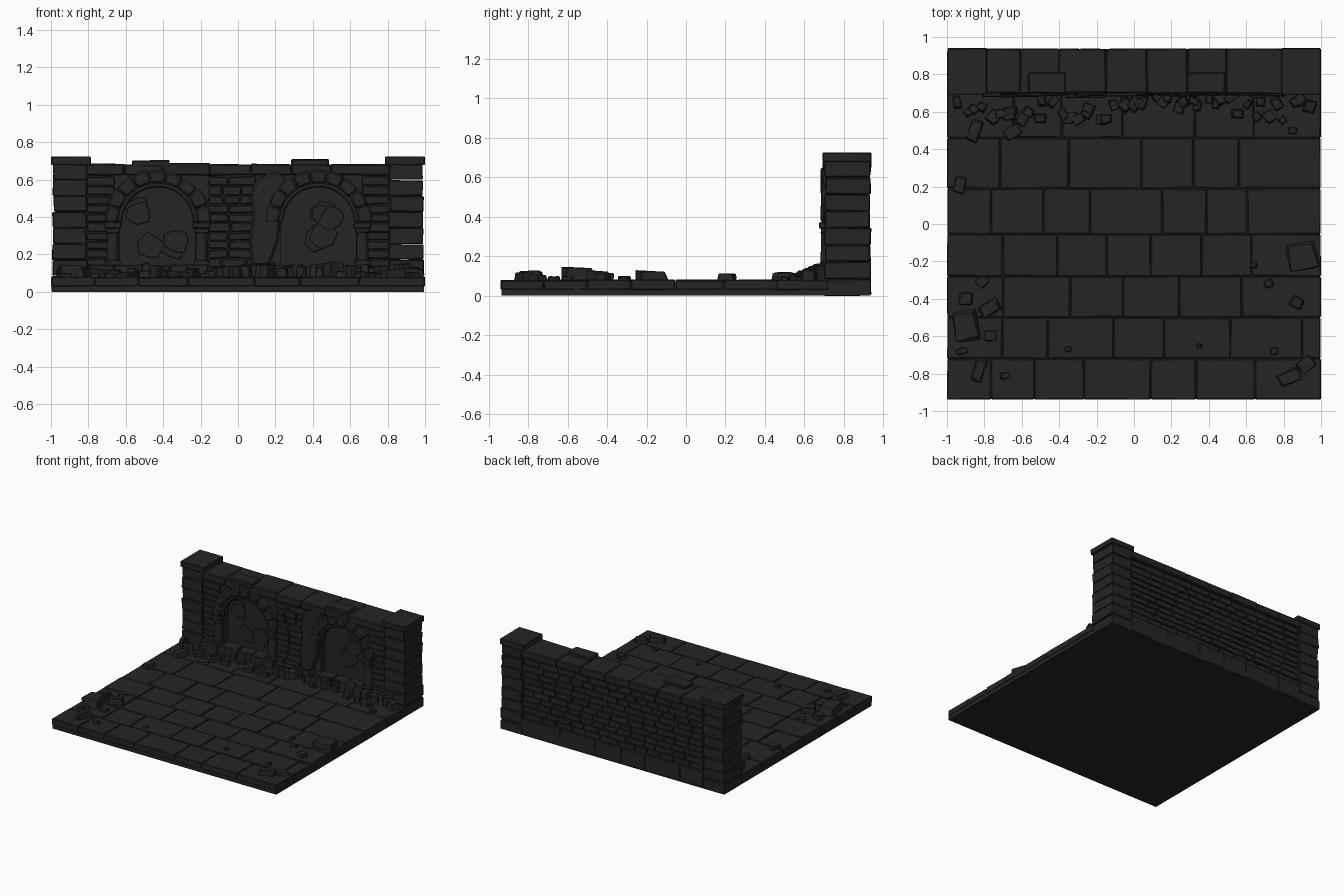
import bpy, bmesh, math, random
from mathutils import Vector, Matrix

if "Cube" in bpy.data.objects:
    bpy.data.objects.remove(bpy.data.objects["Cube"])

random.seed(7)
R = random.uniform
stone = bpy.data.materials.new("dark stone")
stone.diffuse_color = (0.018, 0.018, 0.018, 1)
stone.use_nodes = True
stone.node_tree.nodes["Principled BSDF"].inputs["Base Color"].default_value = stone.diffuse_color


def finish(bm, name, bevel=0.0, smooth=False):
    bmesh.ops.recalc_face_normals(bm, faces=bm.faces)
    me = bpy.data.meshes.new(name)
    bm.to_mesh(me)
    bm.free()
    ob = bpy.data.objects.new(name, me)
    bpy.context.collection.objects.link(ob)
    me.materials.append(stone)
    if bevel:
        m = ob.modifiers.new("worn_edges", 'BEVEL')
        m.width = bevel
        m.segments = 1
        m.limit_method = 'ANGLE'
    if smooth:
        bpy.context.view_layer.objects.active = ob
        ob.select_set(True)
        bpy.ops.object.shade_smooth_by_angle(angle=math.radians(40))
        ob.select_set(False)
    return ob


def block(bm, x0, x1, y0, y1, z0, z1, j=0.0):
    """box between bounds, corners jittered inwards or outwards by j"""
    mat = Matrix.Translation(((x0 + x1) / 2, (y0 + y1) / 2, (z0 + z1) / 2)) @ \
        Matrix.Diagonal((x1 - x0, y1 - y0, z1 - z0, 1))
    for v in bmesh.ops.create_cube(bm, size=1, matrix=mat)['verts']:
        v.co += Vector((R(-j, j), R(-j, j), R(-j, j)))


def prism(bm, pts, y0, y1):
    """x,z outline extruded along y"""
    a = [bm.verts.new((x, y0, z)) for x, z in pts]
    b = [bm.verts.new((x, y1, z)) for x, z in pts]
    bm.faces.new(a)
    bm.faces.new(b[::-1])
    n = len(pts)
    for i in range(n):
        bm.faces.new((a[i], b[i], b[(i + 1) % n], a[(i + 1) % n]))


def chunk(bm, x, y, sx, sy, top, rot, z0=0.06):
    """broken stone: hull of a jittered box"""
    tmp = []
    for a in (-1, 1):
        for b in (-1, 1):
            for c in (0, 1):
                k = R(0.7, 1.0) if c else 1
                p = Vector((a * sx / 2 * k * R(.8, 1), b * sy / 2 * k * R(.8, 1), 0))
                p.rotate(Matrix.Rotation(math.radians(rot), 3, 'Z'))
                zz = top - R(0, .15) * (top - z0) if c else z0
                tmp.append(bm.verts.new((max(-.995, min(.995, x + p.x)), y + p.y, zz)))
    bmesh.ops.convex_hull(bm, input=tmp)


def splits(a, b, step):
    """irregular joint positions from a to b"""
    xs = [a]
    while xs[-1] + step * 1.6 < b:
        xs.append(xs[-1] + step * R(.7, 1.3))
    return xs + [b]


# ---- base and paving
bm = bmesh.new()
block(bm, -.995, .995, -.935, .935, 0, .068)
finish(bm, "base")
bm = bmesh.new()
rows = [-.94, -.72, -.5, -.28, -.055, .19, .46, .72]
for y0, y1 in zip(rows, rows[1:]):
    xs = splits(-1, 1, .3)
    for x0, x1 in zip(xs, xs[1:]):
        g = .002
        block(bm, x0 + g, x1 - g, y0 + g, y1 - g, .03, .079 + R(-.003, .002), .0015)
finish(bm, "paving_slabs", .004)

# ---- wall core, with an outline that leaves two arched niches
CX, SPRING, RI, RO = (-.43, .43), .37, .2, .28
bm = bmesh.new()
block(bm, -.82, .82, .775, .915, .05, .66)
finish(bm, "wall_core")
out = [(-.82, .07)]
for cx in CX:
    out.append((cx - RI, .07))
    out += [(cx - RI * math.cos(math.pi * i / 14), SPRING + RI * math.sin(math.pi * i / 14)) for i in range(15)]
    out.append((cx + RI, .07))
out += [(.82, .07), (.82, .66), (-.82, .66)]
bm = bmesh.new()
prism(bm, out, .725, .78)
finish(bm, "niche_wall")

# ---- rough plaster patches inside the niches
bm = bmesh.new()
for cx in CX:
    for k in range(5):
        x, z = cx + R(-.12, .12), R(.2, .47)
        n = 7
        prism(bm, [(x + R(.05, .09) * math.cos(i * math.tau / n),
                    z + R(.05, .09) * math.sin(i * math.tau / n)) for i in range(n)], .766 + k * .0015, .78)
finish(bm, "niche_plaster", .003)

# ---- bricks on front and back
bm = bmesh.new()
z = .13
while z < .63:
    h = R(.045, .055)
    xs = splits(-.8, .8, .13)
    for x0, x1 in zip(xs, xs[1:]):
        block(bm, x0 + .003, x1 - .003, .9, .926 + R(-.006, .004), z + .003, z + h - .003, .002)
    for a, b in ((-.81, -.66), (-.16, .1), (.66, .81)):
        xs = splits(a, b, .1)
        for x0, x1 in zip(xs, xs[1:]):
            mx, mz = (x0 + x1) / 2, z + h / 2
            if all(math.hypot(mx - c, max(0, mz - SPRING)) > RO - .04 for c in CX):
                block(bm, x0 + .003, x1 - .003, R(.703, .718), .74, z + .003, z + h - .003, .003)
    z += h
finish(bm, "wall_bricks", .004)

# ---- plinth and top course
bm = bmesh.new()
xs = splits(-.81, .81, .28)
for x0, x1 in zip(xs, xs[1:]):
    block(bm, x0 + .001, x1 - .001, .88, .936, .005, .135, .003)
xs = splits(-.81, .81, .16)
for x0, x1 in zip(xs, xs[1:]):
    block(bm, x0 + .002, x1 - .002, R(.675, .69), .8, .06, .145 + R(-.015, .004), .003)
finish(bm, "plinth", .005)
bm = bmesh.new()
xs = splits(-.81, .81, .2)
for x0, x1 in zip(xs, xs[1:]):
    block(bm, x0, x1, R(.693, .705), .937, .625, .684 + R(-.004, .003), .003)
block(bm, -.565, -.365, .7, .81, .66, .704, .003)
block(bm, .285, .485, .7, .81, .66, .708, .003)
finish(bm, "top_course", .006)

# ---- arches: voussoir ring plus inner roll
bm = bmesh.new()
N = 9
for cx in CX:
    for i in range(N):
        a0, a1 = math.pi * i / N + .008, math.pi * (i + 1) / N - .008
        am = (a0 + a1) / 2
        ro, ri = RO + R(-.004, .012), RI + .012
        pol = [(r, a) for r, aa in ((ri, (a0, am, a1)), (ro, (a1, am, a0))) for a in aa]
        prism(bm, [(cx + r * math.cos(a), SPRING + r * math.sin(a)) for r, a in pol], R(.68, .69), .75)
    ring = [(r, math.pi * i / 20) for i in range(21) for r in (RI - .012,)] + \
           [(RI + .02, math.pi * i / 20) for i in range(20, -1, -1)]
    prism(bm, [(cx + r * math.cos(a), SPRING + r * math.sin(a)) for r, a in ring], .698, .76)
finish(bm, "arches", .009, True)

# ---- columns carrying the arches, and the broken pier of the right niche
bm = bmesh.new()
for x in (-.67, -.195, .665):
    bmesh.ops.create_cone(bm, cap_ends=True, segments=14, radius1=.034, radius2=.03, depth=.2,
                          matrix=Matrix.Translation((x, .715, .24)))
    for z0, z1, w in ((.14, .17, .042), (.315, .34, .037), (.34, .372, .046)):
        block(bm, x - w, x + w, .715 - w * .85, .75, z0, z1, .002)
finish(bm, "columns", .004, True)
bm = bmesh.new()
prism(bm, [(.07, .14), (.165, .14), (.19, .2), (.215, .27), (.225, .37), (.2, .45), (.26, .6),
           (.2, .65), (.1, .6), (.065, .52), (.08, .4), (.06, .28)], .69, .75)
finish(bm, "broken_pier", .012)

# ---- corner pillars of uneven courses, with caps
bm = bmesh.new()
for s in (-1, 1):
    z = .0
    for i in range(8):
        h = .0855
        o = R(0, .012)
        a, b = sorted((s * (.995 - R(0, .009)), s * (.815 - o)))
        block(bm, a, b, .697 + R(0, .008), .937 - R(0, .007), z + .001, z + h - .001, .003)
        z += h
    a, b = sorted((s * .999, s * .787))
    block(bm, a, b, .692, .94, .678, .724, .001)
finish(bm, "corner_pillars", .004)

# ---- loose rubble: x, y, size x, size y, top height, turn
stones = [(-.85, .5, .07, .14, .12, -20), (-.93, .21, .07, .1, .115, -15), (-.65, .49, .1, .07, .1, 30),
          (-.9, -.54, .15, .19, .148, 10), (-.77, -.45, .12, .08, .13, 30), (-.9, -.4, .08, .08, .12, 0),
          (-.81, -.31, .07, .06, .1, 40), (-.77, -.6, .08, .06, .1, 0), (-.83, -.78, .07, .14, .13, -20),
          (-.69, -.81, .06, .04, .1, 10), (-.92, -.68, .06, .04, .1, 20), (.9, -.17, .18, .16, .13, 12),
          (.87, -.42, .08, .07, .115, -25), (.72, -.32, .06, .05, .1, 20), (.64, -.22, .04, .04, .1, 0),
          (.83, -.82, .14, .08, .12, 25), (.92, -.75, .1, .08, .11, 40), (.75, -.68, .05, .05, .1, 10),
          (.35, -.65, .03, .03, .1, 0), (-.35, -.67, .04, .03, .095, 0), (.85, .5, .05, .04, .1, 0)]
bm = bmesh.new()
for s in stones:
    chunk(bm, *s)
# heap along the wall foot, rising towards the wall
for i in range(46):
    x = -.93 + 1.86 * i / 45 + R(-.02, .02)
    y = R(.55, .67) if abs(x + .35) < .3 or abs(x) > .55 else R(.62, .68)
    chunk(bm, x, y, R(.04, .09), R(.04, .08), .095 + max(0, y - .55) * .45 + R(0, .015), R(0, 90))
finish(bm, "rubble", .004)
